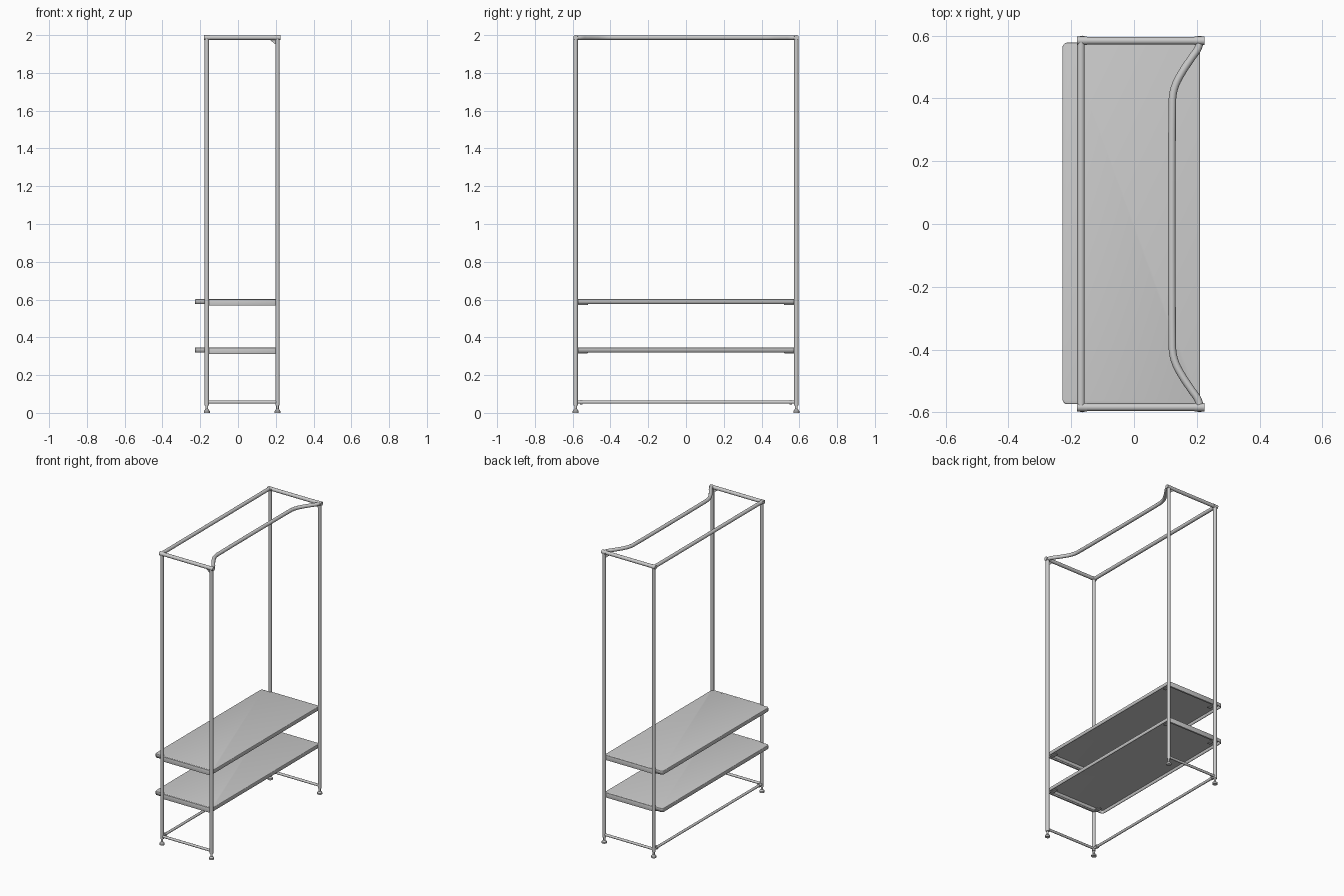
import bpy, bmesh, math
from mathutils import Vector

if "Cube" in bpy.data.objects:
    bpy.data.objects.remove(bpy.data.objects["Cube"])

XB, XF, Y = -0.165, 0.209, 0.584     # back / front post lines, end line
TOP, LOW, R = 1.987, 0.057, 0.0115


def finish(bm, name, angle=40):
    bmesh.ops.recalc_face_normals(bm, faces=bm.faces)
    me = bpy.data.meshes.new(name)
    bm.to_mesh(me)
    bm.free()
    ob = bpy.data.objects.new(name, me)
    bpy.context.collection.objects.link(ob)
    bpy.context.view_layer.objects.active = ob
    bpy.ops.object.select_all(action='DESELECT')
    ob.select_set(True)
    bpy.ops.object.shade_smooth_by_angle(angle=math.radians(angle))
    return ob


def rod(name, a, b, r, r2=None):
    a, b = Vector(a), Vector(b)
    bm = bmesh.new()
    bmesh.ops.create_cone(bm, cap_ends=True, segments=24, radius1=r,
                          radius2=r if r2 is None else r2, depth=(b - a).length)
    bm.transform((b - a).to_track_quat('Z', 'Y').to_matrix().to_4x4())
    bmesh.ops.translate(bm, vec=(a + b) / 2, verts=bm.verts)
    return finish(bm, name)


def box(name, lo, hi, bevel=0.0015):
    lo, hi = Vector(lo), Vector(hi)
    bm = bmesh.new()
    bmesh.ops.create_cube(bm, size=1)
    bmesh.ops.scale(bm, vec=hi - lo, verts=bm.verts)
    bmesh.ops.translate(bm, vec=(lo + hi) / 2, verts=bm.verts)
    bmesh.ops.bevel(bm, geom=bm.edges[:], offset=bevel, segments=2,
                    profile=0.5, affect='EDGES')
    return finish(bm, name)


# Shelf trays: rounded top and skirt, hollow underneath
def shelf(name, top):
    bm = bmesh.new()
    bmesh.ops.create_cube(bm, size=1)
    bmesh.ops.scale(bm, vec=(0.438, 1.152, 0.025), verts=bm.verts)
    bmesh.ops.translate(bm, vec=(-0.009, 0.002, top - 0.0125), verts=bm.verts)
    upright = [e for e in bm.edges if abs(e.verts[0].co.z - e.verts[1].co.z) > 0.01]
    bmesh.ops.bevel(bm, geom=upright, offset=0.016, segments=6, profile=0.5, affect='EDGES')
    rim = [e for e in bm.edges if all(v.co.z > top - 0.001 for v in e.verts)]
    bmesh.ops.bevel(bm, geom=rim, offset=0.004, segments=3, profile=0.5, affect='EDGES')
    under = [f for f in bm.faces if all(v.co.z < top - 0.024 for v in f.verts)]
    bmesh.ops.delete(bm, geom=under, context='FACES')
    ob = finish(bm, name)
    m = ob.modifiers.new("sheet", 'SOLIDIFY')
    m.thickness = 0.004
    m.offset = -1


# Posts with screw feet and top corner joints
for xn, x in (("back", XB), ("front", XF)):
    for yn, s in (("left", -1), ("right", 1)):
        y = s * Y
        n = f"{xn}_{yn}"
        rod(n + "_post", (x, y, 0.04), (x, y, TOP), R)
        rod(n + "_foot_pad", (x, y, 0), (x, y, 0.010), 0.016)
        rod(n + "_foot_cone", (x, y, 0.010), (x, y, 0.020), 0.015, 0.008)
        rod(n + "_foot_stem", (x, y, 0.018), (x, y, 0.045), 0.007)
        d = -0.016 if x < 0 else 0.016
        rod(n + "_corner_joint", (x - d, y, TOP), (x + d, y, TOP), 0.013)

# End frames: top and bottom rails, shelf supports, clamps
for yn, s in (("left", -1), ("right", 1)):
    y = s * Y
    rod(yn + "_top_rail", (XB, y, TOP), (XF, y, TOP), 0.012)
    rod(yn + "_bottom_rail", (XB, y, LOW), (XF, y, LOW), 0.0085)
    rod(yn + "_rail_collar", (XB, s * 0.548, LOW), (XB, s * 0.560, LOW), 0.0125)
    for ln, top in (("upper", 0.602), ("lower", 0.346)):
        ya, yb = sorted((s * 0.572, s * 0.584))
        box(f"{yn}_{ln}_shelf_support", (XB, ya, top - 0.034), (XF, yb, top - 0.001))
        ya, yb = sorted((s * 0.52, s * 0.572))
        for xn, xa in (("back", XB - 0.012), ("front", XF - 0.03)):
            box(f"{yn}_{ln}_{xn}_shelf_tab", (xa, ya, top - 0.031), (xa + 0.024, yb, top - 0.024))
    # small triangular gusset under the front top corner
    bm = bmesh.new()
    tri = [(XF, TOP - 0.045), (XF, TOP - 0.008), (XF - 0.045, TOP - 0.008)]
    f = bm.faces.new([bm.verts.new((px, y - 0.002, pz)) for px, pz in tri])
    ext = bmesh.ops.extrude_face_region(bm, geom=[f])["geom"]
    bmesh.ops.translate(bm, vec=(0, 0.004, 0),
                        verts=[v for v in ext if isinstance(v, bmesh.types.BMVert)])
    finish(bm, yn + "_gusset")

# Long back rails
rod("back_top_rail", (XB - 0.004, -Y, TOP), (XB - 0.004, Y, TOP), 0.012)
rod("back_bottom_rail", (XB, -Y, LOW), (XB, Y, LOW), 0.0085)

shelf("upper_shelf", 0.602)
shelf("lower_shelf", 0.346)

# Bowed hanging rail
half = [(XF, 0.575), (0.203, 0.558), (0.184, 0.530), (0.151, 0.480),
        (0.133, 0.445), (0.124, 0.412), (0.122, 0.375)]
path = half + [(x, -y) for x, y in reversed(half)]
cu = bpy.data.curves.new("hanging_rail", 'CURVE')
cu.dimensions = '3D'
cu.bevel_depth = 0.012
cu.bevel_resolution = 5
cu.use_fill_caps = True
cu.resolution_u = 6
sp = cu.splines.new('BEZIER')
sp.bezier_points.add(len(path) - 1)
for p, (x, y) in zip(sp.bezier_points, path):
    p.co = (x, y, TOP)
    p.handle_left_type = p.handle_right_type = 'AUTO'
bpy.context.collection.objects.link(bpy.data.objects.new("hanging_rail", cu))
